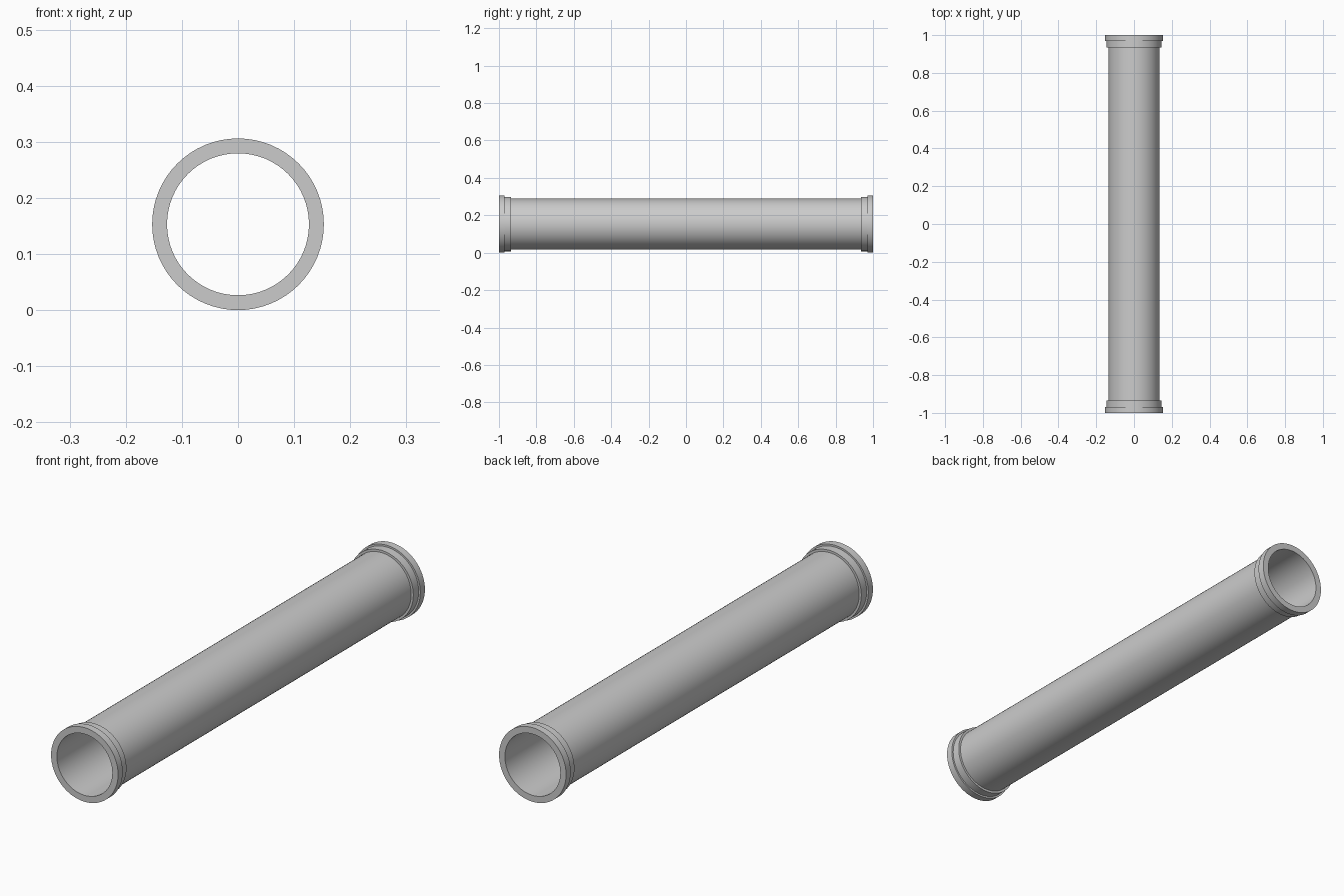
import bpy, bmesh, math
from mathutils import Matrix, Vector

if "Cube" in bpy.data.objects:
    bpy.data.objects.remove(bpy.data.objects["Cube"])

SEGMENTS = 64
FLANGE_R, COLLAR_R, PIPE_R, BORE_R = 0.153, 0.1455, 0.136, 0.1265

# Outer half profile (radius, y): pipe wall, stepped collar, end flange
half = [(PIPE_R, 0.935), (COLLAR_R, 0.935), (COLLAR_R, 0.97),
        (FLANGE_R, 0.97), (FLANGE_R, 1.0), (BORE_R, 1.0)]
# Mirrored to the other end; the closing segments form the wall and the bore
profile = half + [(r, -y) for r, y in reversed(half)]


def lathe(name, profile, segments, height):
    """Revolve a closed (radius, y) profile around the y axis."""
    bm = bmesh.new()
    rings = []
    for i in range(segments):
        turn = Matrix.Rotation(2 * math.pi * i / segments, 3, 'Y')
        rings.append([bm.verts.new(turn @ Vector((0, y, r)) + Vector((0, 0, height)))
                      for r, y in profile])
    n = len(profile)
    for i in range(segments):
        a, b = rings[i], rings[(i + 1) % segments]
        for j in range(n):
            k = (j + 1) % n
            bm.faces.new((a[j], a[k], b[k], b[j]))
    bmesh.ops.recalc_face_normals(bm, faces=bm.faces)
    mesh = bpy.data.meshes.new(name)
    bm.to_mesh(mesh)
    bm.free()
    obj = bpy.data.objects.new(name, mesh)
    bpy.context.collection.objects.link(obj)
    return obj


# Hollow pipe with a stepped flange at each end
pipe = lathe("flanged_pipe", profile, SEGMENTS, FLANGE_R)
bpy.context.view_layer.objects.active = pipe
pipe.select_set(True)
bpy.ops.object.shade_smooth_by_angle(angle=math.radians(30))
